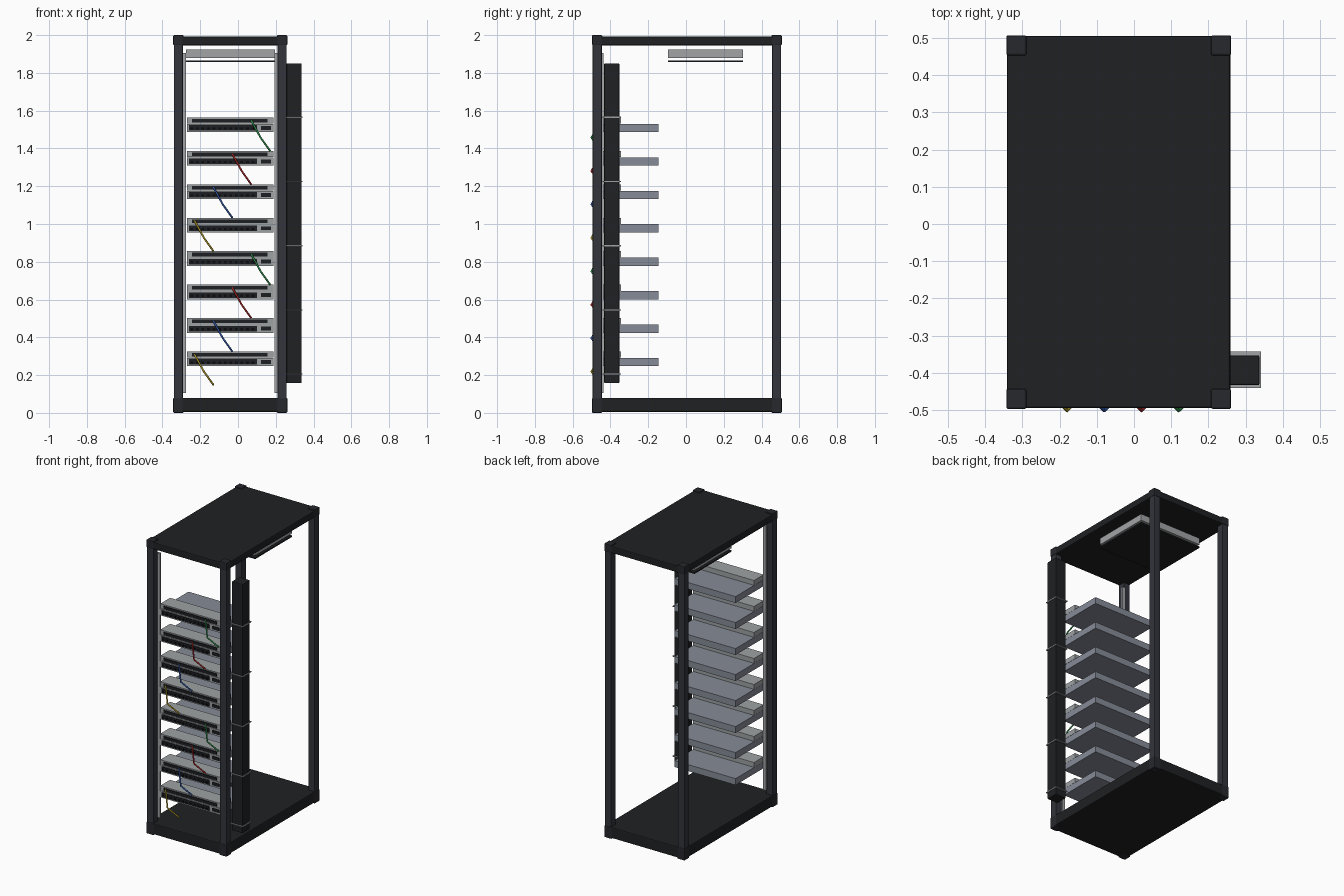
import bpy

if "Cube" in bpy.data.objects:
    bpy.data.objects.remove(bpy.data.objects["Cube"])


def material(name, r, g, b):
    m = bpy.data.materials.new(name)
    m.diffuse_color = (r, g, b, 1)
    m.use_nodes = True
    m.node_tree.nodes["Principled BSDF"].inputs["Base Color"].default_value = m.diffuse_color
    return m


BLACK = material("black_steel", 0.014, 0.015, 0.017)
CAP = material("cap_steel", 0.020, 0.021, 0.026)
POST = material("post_steel", 0.032, 0.035, 0.045)
RAIL = material("rail_zinc", 0.36, 0.37, 0.38)
CHASSIS = material("chassis_grey", 0.24, 0.26, 0.31)
PANEL = material("panel_grey", 0.34, 0.36, 0.37)
DARK = material("port_black", 0.012, 0.013, 0.016)
PORT = material("port_hole", 0.003, 0.003, 0.004)
CABLES = [material("cable_yellow", 0.45, 0.33, 0.02),
          material("cable_blue", 0.03, 0.10, 0.40),
          material("cable_red", 0.40, 0.02, 0.02),
          material("cable_green", 0.03, 0.28, 0.07)]


def box(name, x, y, z, mat, bevel=0):
    """Box from (min, max) ranges on each axis."""
    bpy.ops.mesh.primitive_cube_add(size=1)
    o = bpy.context.object
    o.name = name
    o.location = [(a + b) / 2 for a, b in (x, y, z)]
    o.scale = [b - a for a, b in (x, y, z)]
    bpy.ops.object.transform_apply(location=False, rotation=False, scale=True)
    o.data.materials.append(mat)
    if bevel:
        m = o.modifiers.new("edge_bevel", "BEVEL")
        m.width = bevel
        m.segments = 2
    return o


X0, X1, Y0, Y1 = -0.341, 0.259, -0.495, 0.505   # cabinet footprint
MID = (X0 + X1) / 2

# base and roof
box("base_panel", (X0, X1), (Y0, Y1), (0.006, 0.080), BLACK, 0.006)
box("roof_panel", (X0, X1), (Y0, Y1), (1.946, 1.993), BLACK, 0.006)

# corner posts with caps at both ends
for sx, side in ((0, "left"), (1, "right")):
    for sy, end in ((0, "front"), (1, "back")):
        px = X1 - 0.05 if sx else X0
        py = Y1 - 0.05 if sy else Y0
        tag = f"{end}_{side}"
        box("post_" + tag, (px + 0.001, px + 0.049), (py + 0.001, py + 0.049),
            (0.04, 1.97), POST, 0.003)
        for lvl, z in (("foot", (0, 0.08)), ("cap", (1.946, 2.0))):
            box(f"{lvl}_{tag}", (px - 0.002, px + 0.052),
                (py - 0.002, py + 0.052), z, CAP, 0.005)

# front mounting rails
for side, s in (("left", -1), ("right", 1)):
    a, b = sorted((MID + s * 0.233, MID + s * 0.255))
    box(f"mounting_rail_{side}", (a, b), (-0.450, -0.436), (0.105, 1.905), RAIL)

# eight switch and patch panel pairs
FRONT = -0.446
for i in range(8):
    z = 0.247 + 0.177 * i
    n = i + 1
    box(f"switch_{n}", (-0.271, 0.189), (FRONT, -0.146), (z, z + 0.044), CHASSIS)
    box(f"switch_bezel_{n}", (-0.271, 0.189), (FRONT - 0.004, FRONT),
        (z, z + 0.044), PANEL)
    box(f"switch_port_strip_{n}", (-0.260, 0.100), (FRONT - 0.008, FRONT),
        (z + 0.008, z + 0.037), DARK)
    box(f"switch_uplink_{n}", (0.122, 0.175), (FRONT - 0.008, FRONT),
        (z + 0.012, z + 0.033), DARK)
    for k in range(12):
        px = -0.245 + 0.0295 * k
        box(f"switch_port_{n}_{k + 1}", (px - 0.007, px + 0.007),
            (FRONT - 0.010, FRONT - 0.006), (z + 0.013, z + 0.025), PORT)
    box(f"patch_panel_{n}", (-0.271, 0.189), (FRONT - 0.002, -0.344),
        (z + 0.045, z + 0.078), PANEL)
    box(f"patch_port_strip_{n}", (-0.243, 0.157), (FRONT - 0.008, FRONT),
        (z + 0.051, z + 0.070), DARK)

    # patch cable bowing out of the front
    x = -0.23 + 0.1 * (i % 4)
    cu = bpy.data.curves.new(f"patch_cable_{n}", "CURVE")
    cu.dimensions = "3D"
    cu.bevel_depth = 0.005
    cu.bevel_resolution = 2
    cu.use_fill_caps = True
    sp = cu.splines.new("POLY")
    path = [(x, -0.450, z + 0.062), (x + 0.05, -0.501, z - 0.029),
            (x + 0.10, -0.450, z - 0.099)]
    sp.points.add(len(path) - 1)
    for p, co in zip(sp.points, path):
        p.co = (*co, 1)
    cu.materials.append(CABLES[i % 4])
    bpy.context.collection.objects.link(bpy.data.objects.new(cu.name, cu))

# vertical cable duct with straps on the right side
box("cable_duct", (0.257, 0.337), (-0.433, -0.353), (0.157, 1.851), BLACK, 0.004)
for i in range(5):
    z = 0.205 + 0.34 * i
    box(f"duct_strap_{i + 1}", (0.250, 0.341), (-0.441, -0.343),
        (z - 0.003, z + 0.003), RAIL)

# fan tray and its grille under the roof
box("fan_tray", (-0.276, 0.196), (-0.095, 0.303), (1.880, 1.925), RAIL)
box("fan_grille", (-0.276, 0.196), (-0.095, 0.303), (1.857, 1.866), BLACK)
